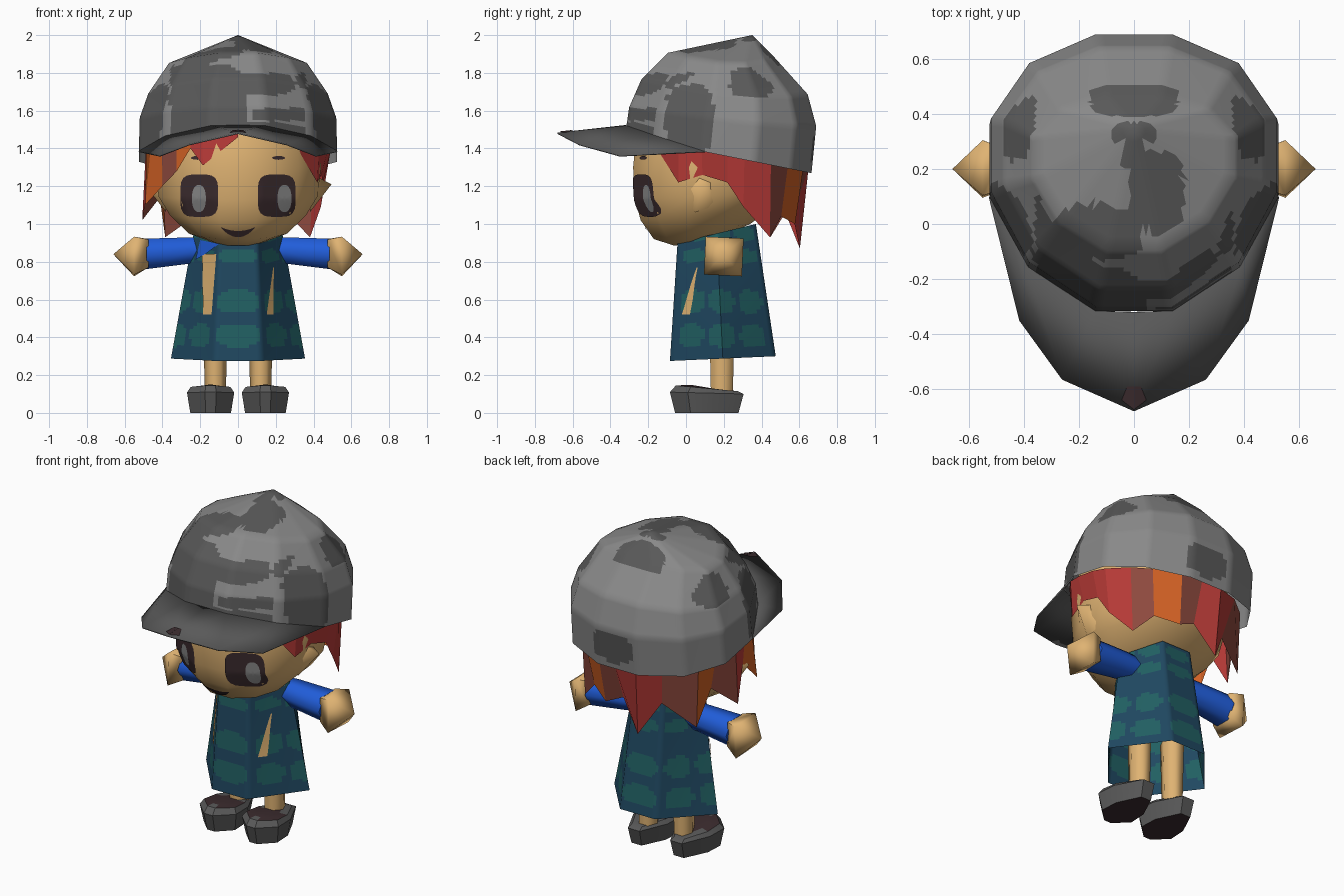
import bpy, bmesh, math
from mathutils import Vector
from mathutils.bvhtree import BVHTree

if "Cube" in bpy.data.objects:
    bpy.data.objects.remove(bpy.data.objects["Cube"])

COLOURS = {
    "skin": (0.74, 0.45, 0.17), "light_grey": (0.25, 0.25, 0.25), "dark_grey": (0.10, 0.10, 0.10),
    "sleeve_blue": (0.015, 0.11, 0.70), "navy": (0.014, 0.064, 0.118), "teal": (0.015, 0.115, 0.122),
    "red": (0.50, 0.045, 0.04), "orange": (0.64, 0.12, 0.018), "russet": (0.28, 0.07, 0.05),
    "dark_brown": (0.045, 0.025, 0.028)}
MATS = {}
for name, rgb in COLOURS.items():
    m = bpy.data.materials.new(name)
    m.use_nodes = True
    m.diffuse_color = (*rgb, 1)
    m.node_tree.nodes["Principled BSDF"].inputs["Base Color"].default_value = (*rgb, 1)
    MATS[name] = m


def finish(bm, name, mats, rule=None, smooth=40, cuts=0):
    """Turn a bmesh into an object; rule picks a material per face."""
    bmesh.ops.remove_doubles(bm, verts=bm.verts, dist=0.0005)
    bmesh.ops.recalc_face_normals(bm, faces=bm.faces)
    if cuts:
        bmesh.ops.subdivide_edges(bm, edges=bm.edges[:], cuts=cuts, use_grid_fill=True)
    for i, f in enumerate(bm.faces):
        f.smooth = smooth > 0
        if rule:
            f.material_index = rule(f, i)
    me = bpy.data.meshes.new(name)
    bm.to_mesh(me)
    bm.free()
    for m in mats:
        me.materials.append(MATS[m])
    if smooth:
        me.set_sharp_from_angle(angle=math.radians(smooth))
    ob = bpy.data.objects.new(name, me)
    bpy.context.scene.collection.objects.link(ob)
    return ob


def loft(rings, start=True, end=True):
    """Skin a list of equal rings; a one-point ring makes a tip."""
    bm = bmesh.new()
    vs = [[bm.verts.new(p) for p in r] for r in rings]
    for a, b in zip(vs, vs[1:]):
        n = len(a)
        for i in range(n):
            j = (i + 1) % n
            bm.faces.new((a[i], a[j], b[0]) if len(b) == 1 else (a[i], a[j], b[j], b[i]))
    if start:
        bm.faces.new(vs[0])
    if end and len(vs[-1]) > 2:
        bm.faces.new(vs[-1])
    return bm


def ring(rx, y0, y1, z0, z1, n=12):
    """Flat-fronted ring between front y0 (height z0) and back y1 (height z1)."""
    k, pts = 1 / math.cos(math.pi / n), []
    for i in range(n):
        a = (i + 0.5) * math.tau / n
        t = 0.5 + 0.5 * k * math.sin(a)
        pts.append(Vector((rx * k * math.cos(a), y0 + (y1 - y0) * t, z0 + (z1 - z0) * t)))
    return pts


def side_ring(x, y, z, ry, rz, n, turn=0.0):
    return [Vector((x, y + ry * math.cos(turn + i * math.tau / n), z + rz * math.sin(turn + i * math.tau / n)))
            for i in range(n)]


def blob(u, v, cu, cv, ru, rv):
    return abs((u - cu) / ru) ** 3 + abs((v - cv) / rv) ** 3 < 1


def decal(name, mat, tree, fn, nu, nv, lift=0.006):
    """Thin painted plate: fn(u, v) gives x, z, dropped onto the front of a part."""
    bm, grid = bmesh.new(), []
    for i in range(nu + 1):
        row = []
        for j in range(nv + 1):
            x, z = fn(i / nu, j / nv)
            hit = tree.ray_cast(Vector((x, -2, z)), Vector((0, 1, 0)))[0]
            row.append(bm.verts.new((x, (hit.y if hit else 0) - lift, z)))
        grid.append(row)
    for a, b in zip(grid, grid[1:]):
        for j in range(nv):
            bm.faces.new((a[j], a[j + 1], b[j + 1], b[j]))
    return finish(bm, name, [mat])


def quad(a, b, c, d):
    a, b, c, d = map(Vector, (a, b, c, d))
    return lambda u, v: a.lerp(b, u).lerp(d.lerp(c, u), v)


def oval(cx, cz, rx, rz, power=4):
    def fn(u, v):
        c, s = math.cos(u * math.tau), math.sin(u * math.tau)
        k = v / (abs(c) ** power + abs(s) ** power) ** (1 / power)
        return cx + rx * c * k, cz + rz * s * k
    return fn


# Head
bm = loft([ring(.13, -.06, .18, .885, .93), ring(.26, -.17, .34, .92, 1.0),
           ring(.36, -.24, .46, 1.02, 1.09), ring(.42, -.27, .53, 1.13, 1.17),
           ring(.44, -.28, .56, 1.3, 1.3), ring(.42, -.26, .55, 1.5, 1.5),
           ring(.33, -.14, .45, 1.7, 1.7)])
head_tree = BVHTree.FromBMesh(bm)
finish(bm, "head", ["skin"], smooth=50)

# Face paint
for s, side, shine in ((1, "left", .246), (-1, "right", -.207)):
    decal(side + "_eye", "dark_brown", head_tree, oval(s * .205, 1.15, .1, .112), 32, 6)
    decal(side + "_eye_shine", "light_grey", head_tree, oval(shine, 1.135, .037, .072, 2.4), 20, 4, .01)
    decal(side + "_brow", "dark_brown", head_tree, oval(s * .215, 1.35, .035, .01, 2), 12, 2)
decal("mouth", "dark_brown", head_tree,
      lambda u, v: ((u - .5) * .18, .93 + .05 * (2 * u - 1) ** 2 + .03 * v * (1.1 - (2 * u - 1) ** 2)), 14, 3)

# Ears
for s, side in ((1, "left"), (-1, "right")):
    finish(loft([side_ring(s * .38, .08, 1.165, .095, .11, 5, .6), [Vector((s * .495, .09, 1.21))]]),
           side + "_ear", ["skin"], smooth=75)


# Cap dome
def rim_z(y):
    return 1.39 + (.06 - y) * (.34 if y < .06 else .2)


def cap_ring(rx, y0, y1, z0, z1, dip):
    """Cap ring whose sides sit lower and further back than its front."""
    pts = ring(rx, y0, y1, z0, z1)
    for p in pts:
        p.y += .06 * (p.x / rx) ** 2
        p.z -= dip * (p.x / rx) ** 2
    return pts


rim = [Vector((p.x, p.y, rim_z(p.y))) for p in cap_ring(.525, -.32, .66, 0, 0, 0)]
FRONT = [(-.16, 1.62, .2, .24), (.05, 1.48, .32, .06), (.1, 1.74, .2, .06), (.27, 1.58, .2, .035),
         (.38, 1.76, .08, .04), (-.28, 1.8, .12, .06)]
SIDE = [(.02, 1.56, .13, .18), (.35, 1.75, .12, .08), (-.25, 1.65, .07, .12)]
TOP = [(0, .45, .16, .06), (0, .33, .07, .04), (.0, .26, .04, .06), (.08, .12, .1, .15), (-.13, -.03, .16, .1),
       (.18, -.21, .11, .05)]


def camouflage(f, i):
    x, y, z = f.calc_center_median()
    if z > 1.84:
        return int(any(blob(x, y, *b) for b in TOP))
    if abs(x) > .36:
        return int(any(blob(y, z, *b) for b in SIDE))
    if y < .1:
        return int(any(blob(x, z, *b) for b in FRONT))
    return int(blob(x, z, .03, 1.4, .14, .09))


finish(loft([rim, cap_ring(.52, -.305, .685, 1.62, 1.52, .02), cap_ring(.475, -.24, .64, 1.77, 1.69, .05),
             cap_ring(.365, -.1, .46, 1.91, 1.89, .05), [Vector((0, .35, 2))]], start=False),
       "cap_dome", ["light_grey", "dark_grey"], camouflage, 60, 8)

# Cap brim
bm = bmesh.new()
for s in (1, -1):
    a, b, c = [Vector((s * abs(p.x), p.y, p.z)) for p in (rim[11], rim[10], rim[9])]
    d, e = Vector((s * .415, -.35, 1.36)), Vector((s * .26, -.565, 1.42))
    tip, mid = Vector((0, -.68, 1.48)), Vector((0, -.32, 1.52))
    for face in ((a, d, b), (b, d, e, c), (c, e, tip, mid)):
        bm.faces.new([bm.verts.new(p) for p in face])
brim_tree = BVHTree.FromBMesh(bm)
brim = finish(bm, "cap_brim", ["dark_grey"], smooth=25)
mod = brim.modifiers.new("thickness", "SOLIDIFY")
mod.thickness, mod.offset = .008, 0

# Painted brim tip, one half each side of the ridge
bm = bmesh.new()
for s in (1, -1):
    half = []
    for x, y in ((.0005, -.674), (.045, -.64), (.025, -.59), (.0005, -.59)):
        hit = brim_tree.ray_cast(Vector((s * x, y, 3)), Vector((0, 0, -1)))[0]
        half.append(bm.verts.new((s * x, y, (hit.z if hit else 1.475) + .009)))
    bm.faces.new(half)
finish(bm, "brim_tip_patch", ["dark_brown"], smooth=0)

# Hair: a zigzag skirt of locks given as angle, spread, height
LOCKS = [(-45, .97, 1.38), (-28, 1, 1.22), (-12, .95, 1.26), (5, .95, 1.22), (16, .96, 1.09), (35, .98, .93),
         (50, .9, 1.04), (70, .9, 1.0), (85, .82, 1.05), (102, .92, .87), (120, .85, 1.06), (145, .99, .93),
         (158, .94, 1.14), (176, 1.07, 1.02), (188, 1.0, 1.22), (200, 1.1, 1.1), (215, 1.03, 1.2),
         (228, 1.02, 1.28), (238, 1.0, 1.4), (247, 1.0, 1.31), (270, 1.0, 1.46)]
SHADES = "RRRRRUOURRUOUROOUORR"
bm, pairs = bmesh.new(), []
for deg, spread, z in LOCKS:
    c, s = math.cos(math.radians(deg)), math.sin(math.radians(deg))
    y = .18 + .47 * s
    pairs.append((bm.verts.new((.49 * c, y, rim_z(y) + .02)),
                  bm.verts.new((.475 * spread * c, .18 + .47 * spread * s, z))))
for (a, b), (c, d) in zip(pairs, pairs[1:]):
    bm.faces.new((a, b, d, c))
finish(bm, "hair", ["red", "russet", "orange"], lambda f, i: "RUO".index(SHADES[i]), 0)


# Dress: six-sided, narrow at front and back
def hexagon(rx, fx, y0, y1, z0, z1):
    y, z = (y0 + y1) / 2, (z0 + z1) / 2
    return [Vector(p) for p in ((-fx, y0, z0), (fx, y0, z0), (rx, y, z), (fx, y1, z1), (-fx, y1, z1), (-rx, y, z))]


def dress_pattern(f, i):
    p = f.calc_center_median()
    turn = math.atan2(p.x / .36, -(p.y - .19) / .28) / math.tau * 8
    off = abs(turn - round(turn))
    return int(any(blob(off, p.z, 0, z, .41, h) for z, h in ((.41, .06), (.59, .06), (.83, .035), (.95, .04))))


hem, neck = hexagon(.355, .12, -.085, .475, .275, .3), hexagon(.235, .1, -.045, .37, .9, 1.0)
bm = loft([[p.lerp(q, k / 3) for p, q in zip(hem, neck)] for k in range(4)], start=False, end=False)
dress_tree = BVHTree.FromBMesh(bm)
finish(bm, "dress", ["navy", "teal"], dress_pattern, 65, 11)

# Dress front details
decal("right_dress_slit", "skin", dress_tree, quad((-.19, .84), (-.115, .84), (-.14, .52), (-.185, .52)), 4, 6)
decal("left_dress_slit", "skin", dress_tree, quad((.186, .77), (.19, .77), (.187, .52), (.152, .52)), 2, 6)
decal("collar_patch", "sleeve_blue", dress_tree, quad((-.2, .915), (-.1, .895), (-.16, .85), (-.225, .81)), 4, 3)

# Arms, legs and shoes
for s, side in ((1, "left"), (-1, "right")):
    finish(loft([side_ring(s * .14, .2, .865, .07, .07, 6), side_ring(s * .25, .2, .86, .085, .08, 6),
                 side_ring(s * .485, .2, .842, .1, .093, 6)]), side + "_sleeve", ["sleeve_blue"], smooth=65)
    finish(loft([side_ring(s * .475, .2, .845, .105, .105, 4, .8), side_ring(s * .55, .2, .828, .142, .142, 4, .74),
                 [Vector((s * .66, .2, .84))]]), side + "_hand", ["skin"], smooth=80)
    leg = [[Vector((s * (.12 + r * math.cos(k * math.tau / 6)), .19 + 1.2 * r * math.sin(k * math.tau / 6), z))
            for k in range(6)] for r, z in ((.056, .1), (.064, .5))]
    finish(loft(leg), side + "_leg", ["skin"], smooth=65)

    right_half = [(.03, -.195), (.125, -.1), (.118, .03), (.04, .195)]
    outline = right_half + [(-dx, dy) for dx, dy in reversed(right_half)]

    def shoe_ring(scale, front, back):
        return [Vector((s * .145 + dx * scale, .11 + dy * scale, front + (back - front) * (dy + .195) / .39))
                for dx, dy in outline]

    def shoe_colour(f, i):
        c = f.calc_center_median()
        r = max(abs(c.x - s * .145), abs(c.y - .11))
        return int(c.z < .01 or (c.z > .12 and c.y < .12 and r < .11))

    finish(loft([shoe_ring(.86, 0, 0), shoe_ring(1, .11, .1), shoe_ring(.84, .145, .115),
                 shoe_ring(.62, .147, .118), shoe_ring(.45, .149, .12)]),
           side + "_shoe", ["dark_grey", "dark_brown"], shoe_colour, 30)
